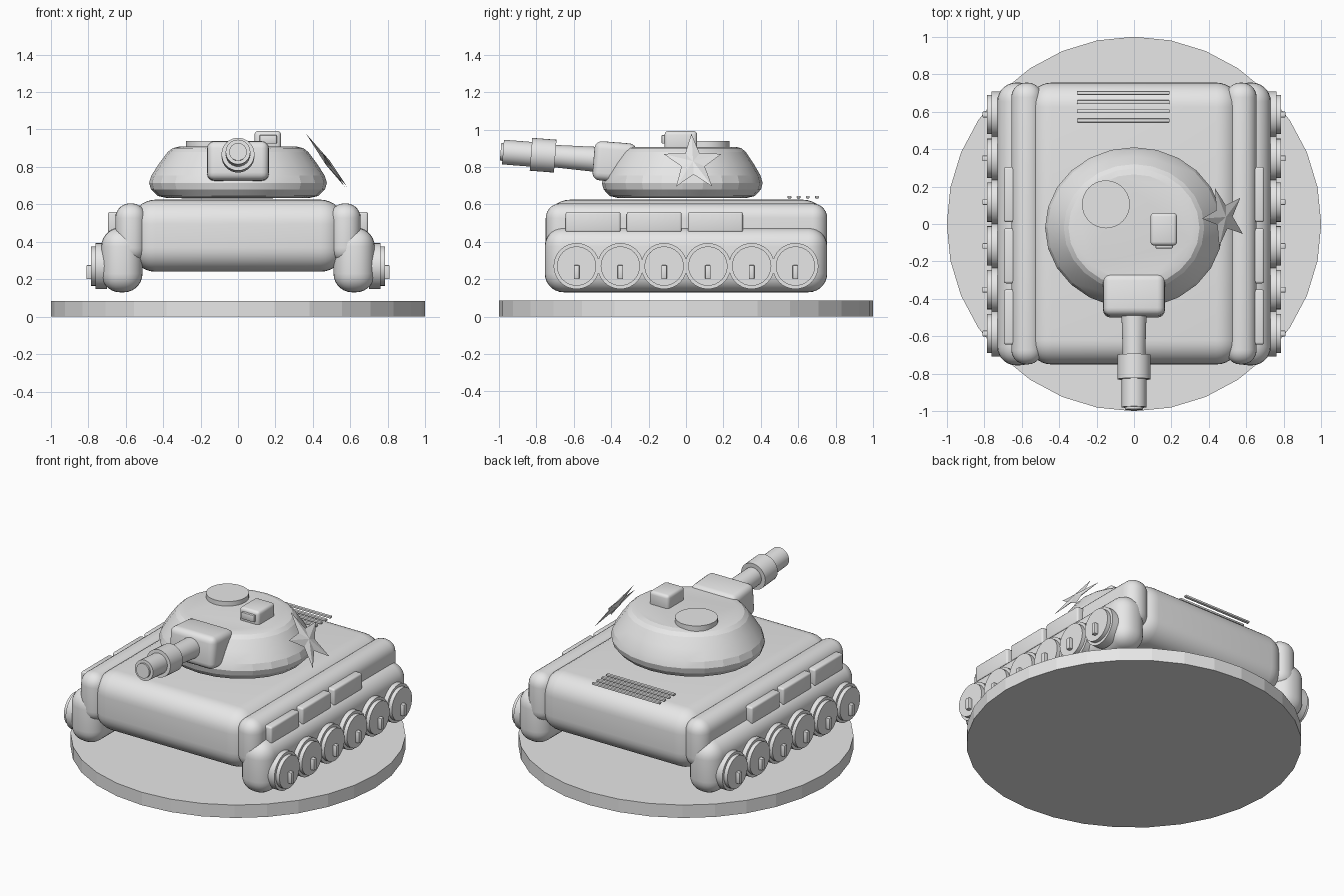
import bpy, bmesh, math
from math import pi, sin, cos, radians
from mathutils import Matrix, Vector

if "Cube" in bpy.data.objects:
    bpy.data.objects.remove(bpy.data.objects["Cube"], do_unlink=True)

grey = bpy.data.materials.new("light_grey")
grey.use_nodes = True
colour = (0.8, 0.8, 0.8, 1)
grey.diffuse_color = colour
grey.node_tree.nodes["Principled BSDF"].inputs["Base Color"].default_value = colour


def finish(name, bm, smooth=None):
    """Turn a bmesh into an object with the shared material."""
    bmesh.ops.recalc_face_normals(bm, faces=bm.faces)
    mesh = bpy.data.meshes.new(name)
    bm.to_mesh(mesh)
    bm.free()
    mesh.materials.append(grey)
    obj = bpy.data.objects.new(name, mesh)
    bpy.context.collection.objects.link(obj)
    if smooth:
        bpy.ops.object.select_all(action='DESELECT')
        obj.select_set(True)
        bpy.context.view_layer.objects.active = obj
        bpy.ops.object.shade_smooth_by_angle(angle=radians(smooth))
    return obj


def box(name, low, high, bevel=0.0, segments=5, tilt=0.0):
    """Box between two corners, with rounded edges."""
    low, high = Vector(low), Vector(high)
    bm = bmesh.new()
    bmesh.ops.create_cube(bm, size=1)
    bmesh.ops.scale(bm, vec=high - low, verts=bm.verts)
    if bevel:
        bmesh.ops.bevel(bm, geom=bm.edges[:], offset=bevel, segments=segments,
                        profile=0.5, affect='EDGES', clamp_overlap=True)
    bm.transform(Matrix.Translation((low + high) / 2) @ Matrix.Rotation(tilt, 4, 'X'))
    return finish(name, bm, 35 if bevel else None)


def lathe(name, profile, sides, matrix, smooth=None, start=0.0):
    """Revolve (radius, height) points about z, cap the ends, then place."""
    bm = bmesh.new()
    rings = []
    for r, h in profile:
        rings.append([bm.verts.new((r * cos(start + 2 * pi * i / sides),
                                    r * sin(start + 2 * pi * i / sides), h))
                      for i in range(sides)])
    for a, b in zip(rings, rings[1:]):
        for i in range(sides):
            j = (i + 1) % sides
            bm.faces.new((a[i], a[j], b[j], b[i]))
    bm.faces.new(rings[0][::-1])
    bm.faces.new(rings[-1])
    bm.transform(matrix)
    return finish(name, bm, smooth)


# Display base
lathe("base", [(1, 0), (1, 0.085)], 32, Matrix.Identity(4))

# Hull body
box("hull", (-0.57, -0.75, 0.24), (0.57, 0.755, 0.625), 0.13, 8)

# Running gear, repeated on both sides
for side, sx in (("left", 1), ("right", -1)):
    def side_box(name, x0, x1, y0, y1, z0, z1, bevel, segments=5):
        a, b = sorted((sx * x0, sx * x1))
        box(f"{side}_{name}", (a, y0, z0), (b, y1, z1), bevel, segments)

    side_box("fender", 0.49, 0.655, -0.75, 0.755, 0.29, 0.605, 0.078, 7)
    side_box("track", 0.51, 0.73, -0.755, 0.755, 0.13, 0.475, 0.1, 7)

    for n in range(3):
        y = -0.497 + n * 0.327
        side_box(f"stowage_box_{n + 1}", 0.62, 0.695, y - 0.147, y + 0.147, 0.45, 0.56, 0.012, 3)

    for n in range(6):
        y = -0.585 + n * 0.234
        place = Matrix.Translation((sx * 0.7, y, 0.27)) @ Matrix.Rotation(sx * pi / 2, 4, 'Y')
        lathe(f"{side}_wheel_{n + 1}",
              [(0.123, 0), (0.123, 0.06), (0.105, 0.06), (0.105, 0.085)], 32, place, 30)
        side_box(f"wheel_peg_{n + 1}", 0.77, 0.81, y - 0.015, y + 0.015, 0.2, 0.275, 0.005, 2)

# Turret, slightly shorter than it is wide
lathe("turret",
      [(0.385, 0.635), (0.43, 0.645), (0.465, 0.68), (0.475, 0.715), (0.462, 0.755),
       (0.42, 0.82), (0.375, 0.88), (0.35, 0.9), (0.315, 0.908)], 24,
      Matrix.Translation((0, -0.02, 0)) @ Matrix.Diagonal((1, 0.905, 1, 1)), 14)

# Roof fittings
lathe("hatch", [(0.128, 0.88), (0.128, 0.938)], 32, Matrix.Translation((-0.15, 0.105, 0)), 30)
box("sight_housing", (0.088, -0.115, 0.88), (0.23, 0.06, 0.992), 0.02, 3)
box("sight_window", (0.115, -0.13, 0.925), (0.207, -0.1, 0.97), 0.004, 2)

# Gun, raised a little
raise_angle = radians(-4.5)
box("gun_mantlet", (-0.165, -0.495, 0.722), (0.165, -0.27, 0.932), 0.04, 4, raise_angle)
gun_place = Matrix.Translation((0, -0.45, 0.838)) @ Matrix.Rotation(pi / 2 + raise_angle, 4, 'X')
lathe("gun_barrel",
      [(0.068, 0), (0.06, 0.25), (0.088, 0.25), (0.088, 0.38), (0.066, 0.38),
       (0.066, 0.53), (0.047, 0.53), (0.047, 0.543)], 32, gun_place, 30)

# Five-pointed badge leaning against the turret side
bm = bmesh.new()
rim = []
for k in range(10):
    r = 0.195 if k % 2 == 0 else 0.078
    a = pi / 2 + k * pi / 5
    rim.append(bm.verts.new((0, r * 0.84 * cos(a), r * sin(a))))
for x in (-0.015, 0.015):
    tip = bm.verts.new((x, 0, 0))
    for k in range(10):
        bm.faces.new((tip, rim[k], rim[(k + 1) % 10]))
bm.transform(Matrix.Translation((0.48, 0.037, 0.822)) @ Matrix.Rotation(radians(4), 4, 'Z')
             @ Matrix.Rotation(radians(-37), 4, 'Y'))
finish("star_badge", bm)

# Engine deck grille
for n in range(4):
    y = 0.553 + n * 0.049
    box(f"grille_bar_{n + 1}", (-0.305, y - 0.01, 0.632), (0.19, y + 0.01, 0.646), 0.004, 2)
